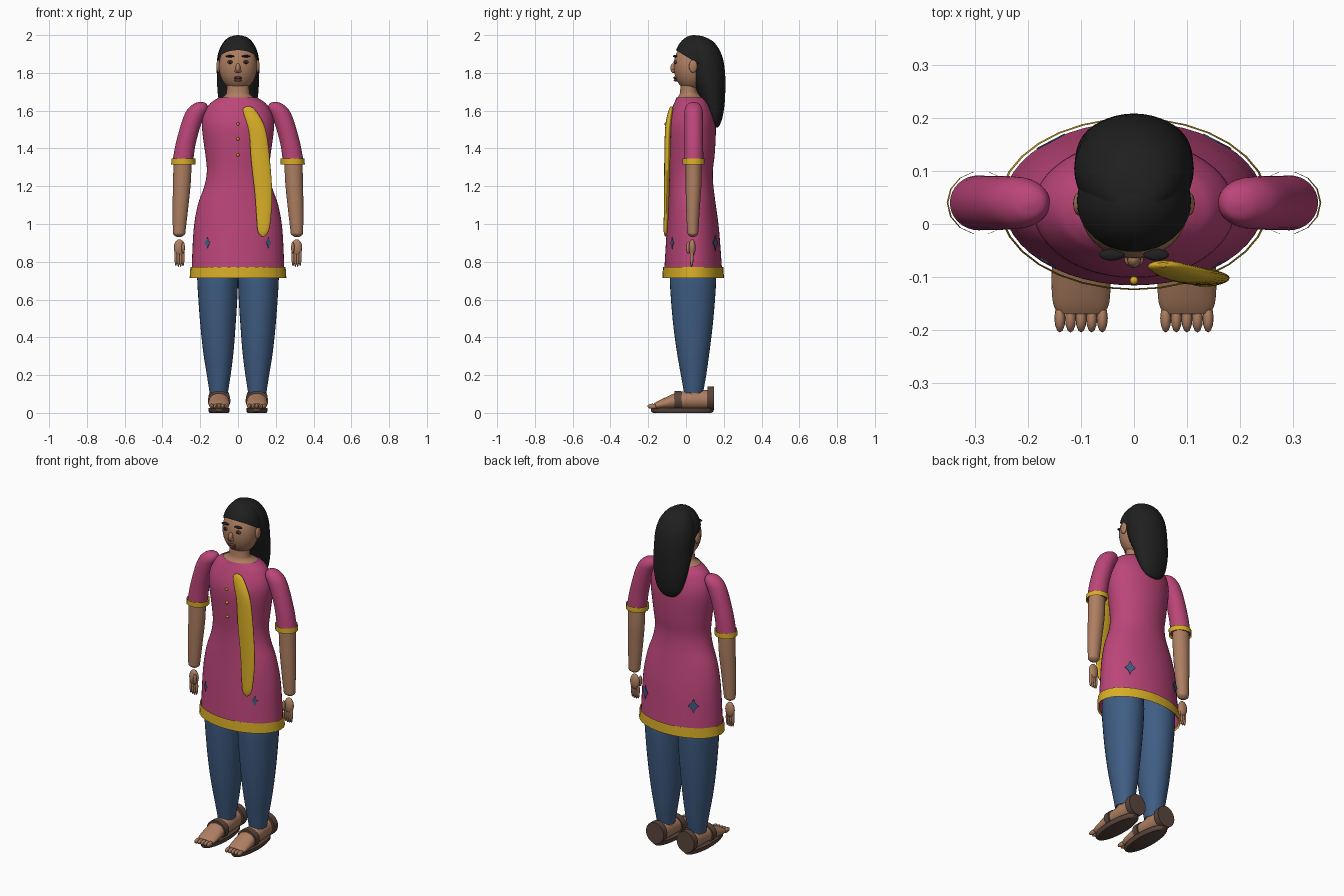
import bpy, bmesh, math
from mathutils import Vector

cube = bpy.data.objects.get("Cube")
if cube:
    bpy.data.objects.remove(cube)


def material(name, rgb):
    m = bpy.data.materials.new(name)
    m.use_nodes = True
    col = (*rgb, 1)
    m.diffuse_color = col
    bsdf = next(n for n in m.node_tree.nodes if n.type == 'BSDF_PRINCIPLED')
    bsdf.inputs["Base Color"].default_value = col
    return m


SKIN = material("skin_brown", (.42, .21, .12))
HAIR = material("hair_black", (.014, .014, .014))
PINK = material("tunic_pink", (.5, .06, .19))
GOLD = material("trim_gold", (.68, .42, .02))
BLUE = material("trouser_blue", (.05, .11, .23))
LEATHER = material("sandal_brown", (.1, .06, .045))
LIPS = material("lip_brown", (.13, .04, .035))


def finish(name, bm, mat):
    bmesh.ops.recalc_face_normals(bm, faces=bm.faces[:])
    me = bpy.data.meshes.new(name)
    bm.to_mesh(me)
    bm.free()
    me.materials.append(mat)
    for p in me.polygons:
        p.use_smooth = True
    me.set_sharp_from_angle(angle=math.radians(45))
    ob = bpy.data.objects.new(name, me)
    bpy.context.collection.objects.link(ob)
    return ob


def smooth_rows(rows, steps):
    """Catmull-Rom interpolation of the cross-section rows."""
    out = []
    for i in range(len(rows) - 1):
        p0, p1 = rows[max(i - 1, 0)], rows[i]
        p2, p3 = rows[i + 1], rows[min(i + 2, len(rows) - 1)]
        for k in range(steps):
            t = k / steps
            out.append([.5 * (2*b + (c-a)*t + (2*a-5*b+4*c-d)*t*t + (3*b-a-3*c+d)*t**3)
                        for a, b, c, d in zip(p0, p1, p2, p3)])
    return out + [list(rows[-1])]


def loft(name, rows, mat, axis='z', segs=32, steps=4, caps=True):
    """Elliptical rings (x, y, z, radius, other radius) around the z or y axis."""
    bm = bmesh.new()
    rings = []
    for x, y, z, ra, rb in smooth_rows(rows, steps):
        ring = []
        for k in range(segs):
            a = 2 * math.pi * k / segs
            u, v = max(ra, .001) * math.cos(a), max(rb, .001) * math.sin(a)
            ring.append(bm.verts.new((x + u, y + v, z) if axis == 'z' else (x + u, y, z + v)))
        rings.append(ring)
    for r, q in zip(rings, rings[1:]):
        for k in range(segs):
            n = (k + 1) % segs
            bm.faces.new((r[k], r[n], q[n], q[k]))
    if caps:
        bm.faces.new(rings[0])
        bm.faces.new(rings[-1])
    return finish(name, bm, mat)


def ball(name, loc, radii, mat, segs=20):
    bm = bmesh.new()
    bmesh.ops.create_uvsphere(bm, u_segments=segs, v_segments=segs // 2, radius=1)
    for v in bm.verts:
        v.co = Vector(loc) + Vector([c * r for c, r in zip(v.co, radii)])
    return finish(name, bm, mat)


def star(name, x, back, w, h):
    """Four-pointed plate lying on the tunic skirt."""
    cy, rx, ry, z = .04, .239, .147, .9
    y = cy + back * ry * math.sqrt(1 - (x / rx) ** 2)
    n = Vector((x / rx ** 2, (y - cy) / ry ** 2, 0)).normalized()
    t = Vector((-n.y, n.x, 0))
    bm = bmesh.new()
    vs = []
    for k in range(8):
        a, f = k * math.pi / 4, .55 if k % 2 else 1
        vs.append(bm.verts.new(Vector((x, y, z)) + n * .003 + t * (w * f * math.cos(a))
                               + Vector((0, 0, h * f * math.sin(a)))))
    face = bm.faces.new(vs)
    ext = bmesh.ops.extrude_face_region(bm, geom=[face])
    for v in ext["geom"]:
        if isinstance(v, bmesh.types.BMVert):
            v.co += n * .003
    finish(name, bm, BLUE)


# Tunic: z, half width, front y, back y
tunic = [(.72, .247, -.116, .193), (.77, .245, -.114, .19), (.97, .235, -.102, .175),
         (1.1, .213, -.093, .158), (1.2, .178, -.088, .145), (1.28, .165, -.088, .142),
         (1.37, .173, -.094, .152), (1.5, .19, -.102, .158), (1.57, .185, -.09, .15),
         (1.63, .155, -.067, .13), (1.655, .125, -.056, .115), (1.67, .1, -.05, .1)]
loft("tunic", [(0, (f + b) / 2, z, r, (b - f) / 2) for z, r, f, b in tunic], PINK,
     segs=48, caps=False)
loft("hem_trim", [(0, .038, .714, .256, .163), (0, .038, .772, .252, .16)], GOLD,
     segs=32, steps=1, caps=False)
for z, y in ((1.53, -.107), (1.45, -.103), (1.365, -.098)):
    ball("tunic_button", (0, y, z), (.008, .008, .008), GOLD, 12)
loft("scarf", [(.055, -.077, 1.622, .012, .004), (.058, -.08, 1.605, .032, .011),
               (.083, -.09, 1.55, .043, .015), (.105, -.096, 1.48, .046, .016),
               (.119, -.099, 1.34, .05, .016), (.135, -.102, 1.16, .046, .014),
               (.136, -.106, 1.02, .037, .012), (.133, -.108, .96, .028, .01),
               (.133, -.108, .935, .008, .004)], GOLD, segs=24)

# Head and neck
loft("neck", [(0, .025, 1.662, .104, .078), (0, .02, 1.68, .07, .058),
              (0, .015, 1.705, .06, .046), (0, .02, 1.79, .058, .045)], SKIN)
ball("head", (0, .025, 1.835), (.101, .09, .13), SKIN, 36)
ball("nose", (0, -.066, 1.825), (.013, .017, .026), SKIN)
ball("upper_lip", (0, -.056, 1.774), (.022, .012, .007), LIPS)
ball("lower_lip", (0, -.053, 1.761), (.019, .012, .008), LIPS)

# Hair: swept-back cap cut along the hairline, plus the long back fall
bm = bmesh.new()
bmesh.ops.create_uvsphere(bm, u_segments=40, v_segments=24, radius=1)
for v in bm.verts:
    v.co = (v.co.x * .108, .042 + v.co.y * .105, 1.86 + v.co.z * .14)
bmesh.ops.bisect_plane(bm, geom=bm.verts[:] + bm.edges[:] + bm.faces[:], clear_inner=True,
                       plane_co=(0, -.06, 1.925), plane_no=(0, .62, 1))
finish("hair_cap", bm, HAIR)
fall = [(1.51, .148, .165, .008), (1.52, .14, .176, .045), (1.56, .118, .192, .078),
        (1.63, .088, .204, .098), (1.7, .06, .208, .108), (1.78, .02, .208, .112),
        (1.86, 0, .199, .112), (1.92, 0, .178, .1), (1.965, .005, .145, .075),
        (1.99, .02, .1, .045), (1.998, .045, .065, .01)]
loft("hair_fall", [(0, (f + b) / 2, z, r, (b - f) / 2) for z, f, b, r in fall], HAIR, segs=40)

for s, side in ((1, "left"), (-1, "right")):
    # Face details
    ball(side + "_eye", (s * .041, -.054, 1.857), (.016, .009, .01), LIPS)
    ball(side + "_pupil", (s * .041, -.06, 1.857), (.007, .006, .008), HAIR, 12)
    ball(side + "_brow", (s * .042, -.058, 1.888), (.024, .011, .006), HAIR)
    ball(side + "_nostril", (s * .01, -.068, 1.81), (.008, .01, .008), SKIN, 12)
    ball(side + "_ear", (s * .104, .038, 1.835), (.011, .022, .034), SKIN)

    # Arm: sleeve, cuff, forearm
    loft(side + "_sleeve", [(s * .197, .04, 1.646, .008, .006), (s * .2, .04, 1.637, .033, .03),
                            (s * .212, .04, 1.61, .053, .046), (s * .232, .04, 1.57, .055, .05),
                            (s * .254, .04, 1.51, .053, .051), (s * .278, .04, 1.42, .053, .051),
                            (s * .293, .04, 1.325, .055, .052)], PINK)
    loft(side + "_cuff", [(s * .29, .04, 1.316, .064, .06), (s * .288, .04, 1.346, .063, .06)],
         GOLD, segs=14, steps=1, caps=False)
    loft(side + "_forearm", [(s * .293, .04, 1.34, .048, .042), (s * .297, .04, 1.22, .047, .042),
                             (s * .304, .037, 1.1, .042, .037), (s * .311, .036, .97, .034, .03),
                             (s * .312, .036, .945, .03, .026), (s * .312, .036, .932, .012, .01)], SKIN)
    # Hand
    ball(side + "_palm", (s * .311, .033, .874), (.029, .018, .045), SKIN)
    for i in range(4):
        drop = .004 * abs(i - 1.4)
        ball(side + "_finger", (s * (.291 + .0125 * i), .03, .82 + drop), (.008, .01, .05), SKIN, 12)
    ball(side + "_thumb", (s * .29, .012, .875), (.009, .012, .032), SKIN, 12)

    # Trouser leg
    loft(side + "_trouser_leg", [(s * .102, .04, .105, .048, .05), (s * .102, .04, .2, .063, .067),
                                 (s * .104, .038, .32, .08, .086), (s * .106, .037, .46, .093, .104),
                                 (s * .107, .037, .62, .104, .118), (s * .108, .037, .74, .107, .121),
                                 (s * .105, .037, .9, .09, .1)], BLUE)
    star(side + "_front_star", s * .16, -1, .017, .032)
    star(side + "_back_star", s * .155, 1, .03, .042)

    # Foot and toes
    x = s * .1
    loft(side + "_ankle", [(x, .045, .06, .044, .048), (x, .042, .15, .042, .044)], SKIN, steps=1)
    loft(side + "_foot", [(x, .14, .07, .044, .048), (x, .05, .07, .05, .052),
                          (x, -.05, .063, .053, .043), (x, -.1, .052, .056, .034),
                          (x, -.15, .04, .053, .022), (x, -.17, .037, .042, .012)], SKIN, axis='y')
    for i in range(5):
        ball(side + "_toe", (s * (.06 + .02 * i), -.178, .035), (.0105, .027, .014), SKIN, 12)

    # Sandal
    loft(side + "_sole", [(x, -.02, 0, .05, .155), (x, -.02, .008, .056, .165),
                          (x, -.02, .026, .056, .165)], LEATHER, steps=1)
    for part, y, z, rx, rz in (("front_strap", -.043, .064, .06, .052), ("heel", .131, .078, .057, .062)):
        loft(side + "_sandal_" + part, [(x, y - .018, z, rx, rz), (x, y + .018, z, rx, rz)],
             LEATHER, axis='y', steps=1)
